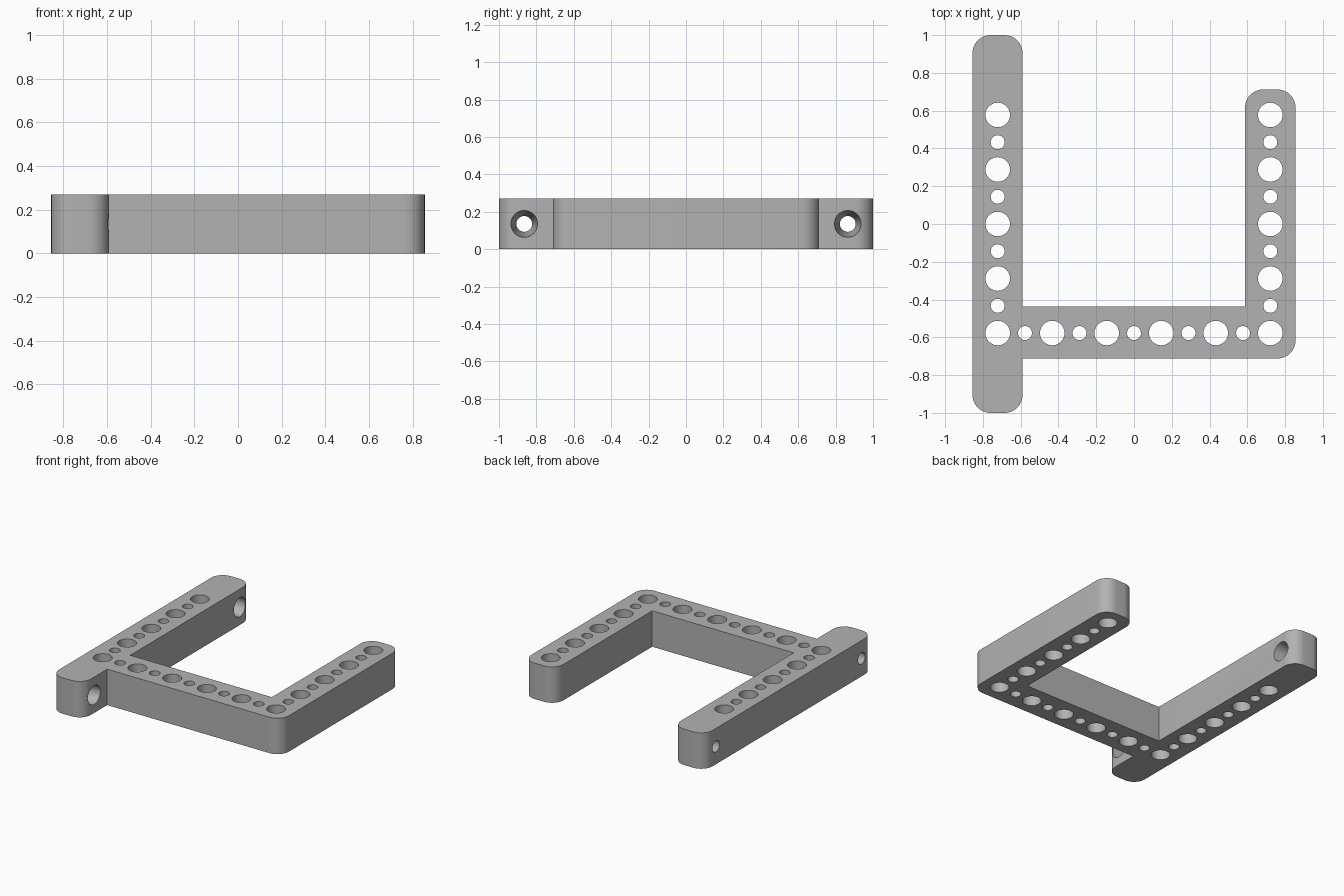
import bpy, bmesh, math
from mathutils import Matrix, Vector

if "Cube" in bpy.data.objects:
    bpy.data.objects.remove(bpy.data.objects["Cube"])

HEIGHT = 0.27
PITCH = 0.1443      # distance between neighbouring holes
ROW = 5 * PITCH     # x of the two hole columns
BOLT_Y = 0.865
CORNER = 0.095

grey = bpy.data.materials.new("plain grey")
grey.use_nodes = True
colour = (0.45, 0.45, 0.45, 1)
grey.diffuse_color = colour
grey.node_tree.nodes["Principled BSDF"].inputs["Base Color"].default_value = colour


def rounded_outline(corners, steps=10):
    """Outline points; each corner is (x, y, radius), right-angled."""
    points = []
    for i, (x, y, r) in enumerate(corners):
        p = Vector((x, y))
        if not r:
            points.append(p)
            continue
        before = (Vector(corners[i - 1][:2]) - p).normalized()
        after = (Vector(corners[(i + 1) % len(corners)][:2]) - p).normalized()
        centre = p + (before + after) * r
        for s in range(steps + 1):
            a = math.pi / 2 * s / steps
            points.append(centre - after * r * math.cos(a) - before * r * math.sin(a))
    return points


def make_object(name, bm):
    bmesh.ops.recalc_face_normals(bm, faces=bm.faces)
    mesh = bpy.data.meshes.new(name)
    bm.to_mesh(mesh)
    bm.free()
    mesh.materials.append(grey)
    obj = bpy.data.objects.new(name, mesh)
    bpy.context.collection.objects.link(obj)
    return obj


# Frame: long bar, cross bar and short arm in one outline
R = CORNER
corners = [(-0.855, -1, R), (-0.59, -1, R), (-0.59, -0.712, 0), (0.855, -0.712, R),
           (0.855, 0.712, R), (0.588, 0.712, R), (0.588, -0.438, 0), (-0.59, -0.438, 0),
           (-0.59, 1, R), (-0.855, 1, R)]
bm = bmesh.new()
face = bm.faces.new([bm.verts.new((p.x, p.y, 0)) for p in rounded_outline(corners)])
top = bmesh.ops.extrude_face_region(bm, geom=[face])
bmesh.ops.translate(bm, vec=(0, 0, HEIGHT),
                    verts=[v for v in top["geom"] if isinstance(v, bmesh.types.BMVert)])
frame = make_object("bracket_frame", bm)

# Upright holes, large and small in turn, along both columns and the cross bar
bm = bmesh.new()
spots = {(5 * s, j): j % 2 == 0 for s in (-1, 1) for j in range(-4, 5)}
spots.update({(i, -4): i % 2 != 0 for i in range(-5, 6)})
for (i, j), large in spots.items():
    r = 0.065 if large else 0.037
    bmesh.ops.create_cone(bm, cap_ends=True, segments=40, radius1=r, radius2=r, depth=1,
                          matrix=Matrix.Translation((i * PITCH, j * PITCH, HEIGHT / 2)))

# Tapered bolt holes across both ends of the long bar, wide on the inner side
for side in (-1, 1):
    place = Matrix.Translation((-ROW, side * BOLT_Y, HEIGHT / 2))
    bmesh.ops.create_cone(bm, cap_ends=True, segments=40, radius1=0.041, radius2=0.073,
                          depth=0.29, matrix=place @ Matrix.Rotation(math.pi / 2, 4, 'Y'))
cutter = make_object("hole_cutter", bm)
cutter.hide_render = True

# Cut the holes, then drop the cutter
cut = frame.modifiers.new("holes", 'BOOLEAN')
cut.operation = 'DIFFERENCE'
cut.solver = 'EXACT'
cut.object = cutter
bpy.ops.object.select_all(action='DESELECT')
bpy.context.view_layer.objects.active = frame
frame.select_set(True)
bpy.ops.object.modifier_apply(modifier=cut.name)
bpy.data.objects.remove(cutter)
bpy.ops.object.shade_smooth_by_angle(angle=math.radians(30))
